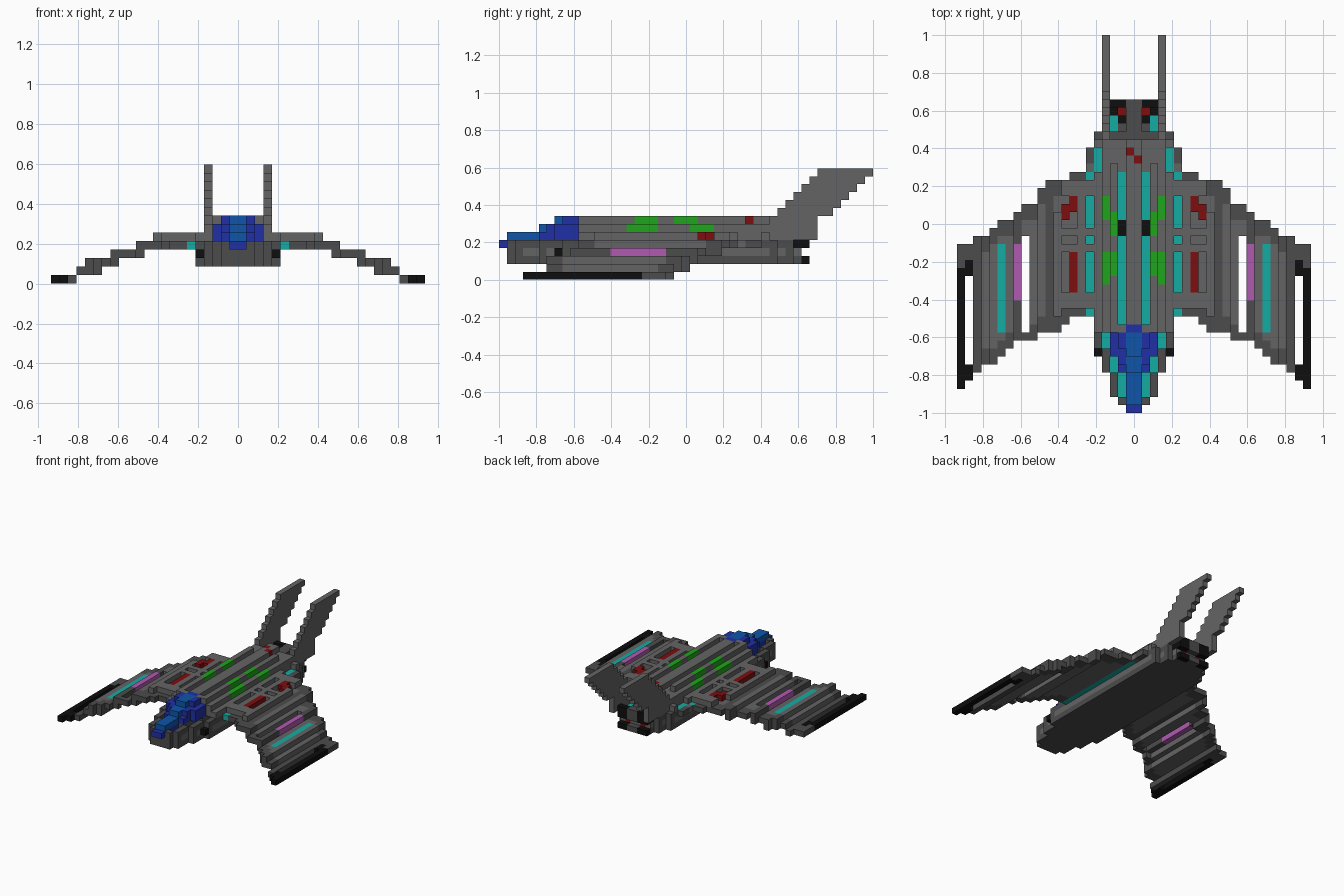
import bpy

if "Cube" in bpy.data.objects:
    bpy.data.objects.remove(bpy.data.objects["Cube"])

S = 2 / 47          # block size
cells = {}          # (i, j, k) -> (part, colour)
COL = {
    "mid": (100, 100, 100), "dark": (76, 76, 76), "black": (14, 14, 14),
    "blue": (32, 48, 165), "sky": (14, 85, 170), "teal": (20, 172, 164),
    "green": (32, 165, 28), "red": (125, 14, 16), "violet": (176, 90, 176),
}


def fill(part, col, i, j, k):
    """Mirrored box of blocks; each range is inclusive."""
    for a in range(i[0], i[1] + 1):
        for b in range(j[0], j[1] + 1):
            for c in range(k[0], k[1] + 1):
                for x in (a, -1 - a):
                    cells[(x, b, c)] = (part, col)


def cut(i, j, k):
    for a in range(i[0], i[1] + 1):
        for b in range(j[0], j[1] + 1):
            for c in range(k[0], k[1] + 1):
                for x in (a, -1 - a):
                    cells.pop((x, b, c), None)


# Hull: stepped plan, belly to deck
for i, j0, j1 in ((0, 1, 38), (1, 1, 38), (2, 2, 38), (3, 5, 36), (4, 8, 34)):
    fill("hull", "dark", (i, i), (j0, j1), (2, 4))
    fill("hull", "mid", (i, i), (j0 + 1, j1 - 1), (3, 3))
fill("hull", "black", (4, 4), (7, 7), (3, 3))
fill("hull", "mid", (0, 4), (10, 33), (5, 5))
fill("hull", "dark", (0, 3), (33, 36), (5, 5))
fill("hull", "mid", (0, 3), (10, 33), (6, 6))

# Spine ridges on top of the hull, with sunken light strips
fill("spine", "mid", (0, 0), (10, 33), (7, 7))
fill("spine", "mid", (2, 2), (10, 30), (7, 7))
fill("spine", "mid", (1, 1), (10, 10), (7, 7))
fill("light_strip", "teal", (1, 1), (11, 29), (6, 6))
fill("vent", "black", (1, 1), (22, 23), (6, 6))
for j0, j1, k in ((17, 19, 7), (22, 24, 7), (16, 19, 6), (24, 26, 6)):
    fill("green_panel", "green", (9 - k, 9 - k), (j0, j1), (k, k))
cells[(-1, 32, 7)] = cells[(0, 31, 7)] = ("beacon", "red")

# Sunken strips along the nose and shoulders
for i, j0, j1 in ((1, 2, 4), (2, 5, 8), (3, 8, 10)):
    cut((i, i), (j0, j1), (4, 4))
    fill("light_strip", "teal", (i, i), (j0, j1), (3, 3))
cut((4, 4), (30, 32), (5, 5))
fill("light_strip", "teal", (4, 4), (30, 32), (4, 4))

# Canopy
fill("canopy", "blue", (0, 0), (0, 9), (4, 4))
fill("canopy", "blue", (0, 1), (5, 9), (5, 5))
fill("canopy", "blue", (2, 2), (7, 9), (5, 6))
fill("canopy", "blue", (0, 1), (6, 9), (6, 6))
fill("canopy", "sky", (0, 0), (1, 6), (5, 5))
fill("canopy", "sky", (0, 0), (5, 7), (6, 6))
fill("canopy", "sky", (0, 0), (7, 9), (7, 7))
fill("canopy", "blue", (1, 1), (8, 9), (7, 7))
fill("canopy", "blue", (0, 0), (10, 10), (7, 7))

# Engine block at the tail
cut((1, 2), (35, 38), (5, 5))
fill("light_strip", "teal", (2, 2), (35, 36), (4, 4))
fill("engine", "black", (1, 2), (37, 38), (4, 4))
fill("engine", "black", (1, 2), (38, 38), (5, 5))
fill("engine", "black", (1, 2), (38, 38), (2, 2))
fill("engine", "black", (1, 1), (36, 36), (4, 4))
cut((1, 1), (37, 37), (4, 4))
cut((0, 2), (38, 38), (3, 3))
fill("engine", "red", (1, 1), (37, 37), (3, 3))
fill("engine", "dark", (0, 0), (35, 38), (5, 5))

# Swept tail fins
fill("tail_fin", "mid", (3, 3), (34, 39), (5, 6))
for k in range(7, 14):
    fill("tail_fin", "mid", (3, 3), (27 + k, 39 if k == 7 else 33 + k), (k, k))

# Wings: fore and aft limit of each column and its block layers
WING = [(5, 12, 32, 4, 4), (6, 12, 29, 4, 4), (7, 12, 29, 4, 4), (8, 11, 28, 4, 4),
        (9, 10, 28, 4, 4), (10, 10, 28, 4, 4), (11, 10, 27, 3, 4), (12, 9, 25, 3, 3),
        (13, 9, 25, 3, 3), (14, 9, 24, 2, 3), (15, 8, 23, 2, 2), (16, 7, 23, 1, 2),
        (17, 6, 22, 1, 2), (18, 6, 21, 1, 1), (19, 5, 21, 0, 0)]
for i, j0, j1, k0, k1 in WING:
    fill("wing", "dark", (i, i), (j0, j1), (k0, k1))
    if i not in (10, 14, 19):
        fill("wing", "mid", (i, i), (j0 + 2, j1 - 2), (k0, k1))
cut((13, 13), (10, 21), (3, 3))
cut((14, 14), (10, 21), (2, 2))
fill("violet_strip", "violet", (14, 14), (14, 20), (3, 3))
fill("light_strip", "teal", (16, 16), (10, 20), (2, 2))
fill("light_strip", "teal", (5, 5), (12, 29), (4, 4))

# Raised ribs over the wing roots
fill("wing_rib", "mid", (9, 9), (12, 24), (5, 5))
for j0, j1 in ((13, 14), (20, 20), (22, 22), (27, 28)):
    fill("wing_rib", "mid", (5, 8), (j0, j1), (5, 5))
fill("wing_rib", "mid", (6, 6), (13, 28), (5, 5))
fill("red_block", "red", (7, 7), (15, 19), (5, 5))
fill("red_block", "red", (7, 7), (25, 26), (5, 5))
fill("red_block", "red", (8, 8), (24, 25), (5, 5))

# Wing-tip rails
fill("tip_rail", "black", (21, 21), (3, 17), (0, 0))
fill("tip_rail", "black", (20, 20), (4, 5), (0, 0))
fill("tip_rail", "black", (20, 20), (17, 18), (0, 0))
fill("tip_rail", "dark", (21, 21), (18, 20), (0, 0))
fill("tip_rail", "dark", (20, 20), (19, 20), (0, 0))


# Turn blocks into meshes, keeping only exposed faces
def linear(c):
    c /= 255
    return c / 12.92 if c < 0.04 else ((c + 0.055) / 1.055) ** 2.4


mats = {}
for name, rgb in COL.items():
    mats[name] = bpy.data.materials.new(name)
    mats[name].diffuse_color = (*[linear(c) for c in rgb], 1)

for part in sorted({p for p, _ in cells.values()}):
    verts, faces, slots = {}, [], []
    used = sorted({c for p, c in cells.values() if p == part})
    for pos, (p, col) in cells.items():
        if p != part:
            continue
        for ax in range(3):
            for side in (0, 1):
                near = list(pos)
                near[ax] += 2 * side - 1
                if tuple(near) in cells:
                    continue
                quad = []
                for u, v in ((0, 0), (1, 0), (1, 1), (0, 1)):
                    q = list(pos)
                    q[ax] += side
                    q[(ax + 1) % 3] += u
                    q[(ax + 2) % 3] += v
                    quad.append(verts.setdefault(tuple(q), len(verts)))
                faces.append(quad if side else quad[::-1])
                slots.append(used.index(col))
    me = bpy.data.meshes.new(part)
    me.from_pydata([(x * S, y * S - 1, z * S) for x, y, z in verts], [], faces)
    for c in used:
        me.materials.append(mats[c])
    me.polygons.foreach_set("material_index", slots)
    me.update()
    bpy.context.collection.objects.link(bpy.data.objects.new(part, me))

for m in bpy.data.materials:
    if m.users and not m.is_grease_pencil:
        m.use_nodes = True
        m.node_tree.nodes["Principled BSDF"].inputs["Base Color"].default_value = m.diffuse_color
